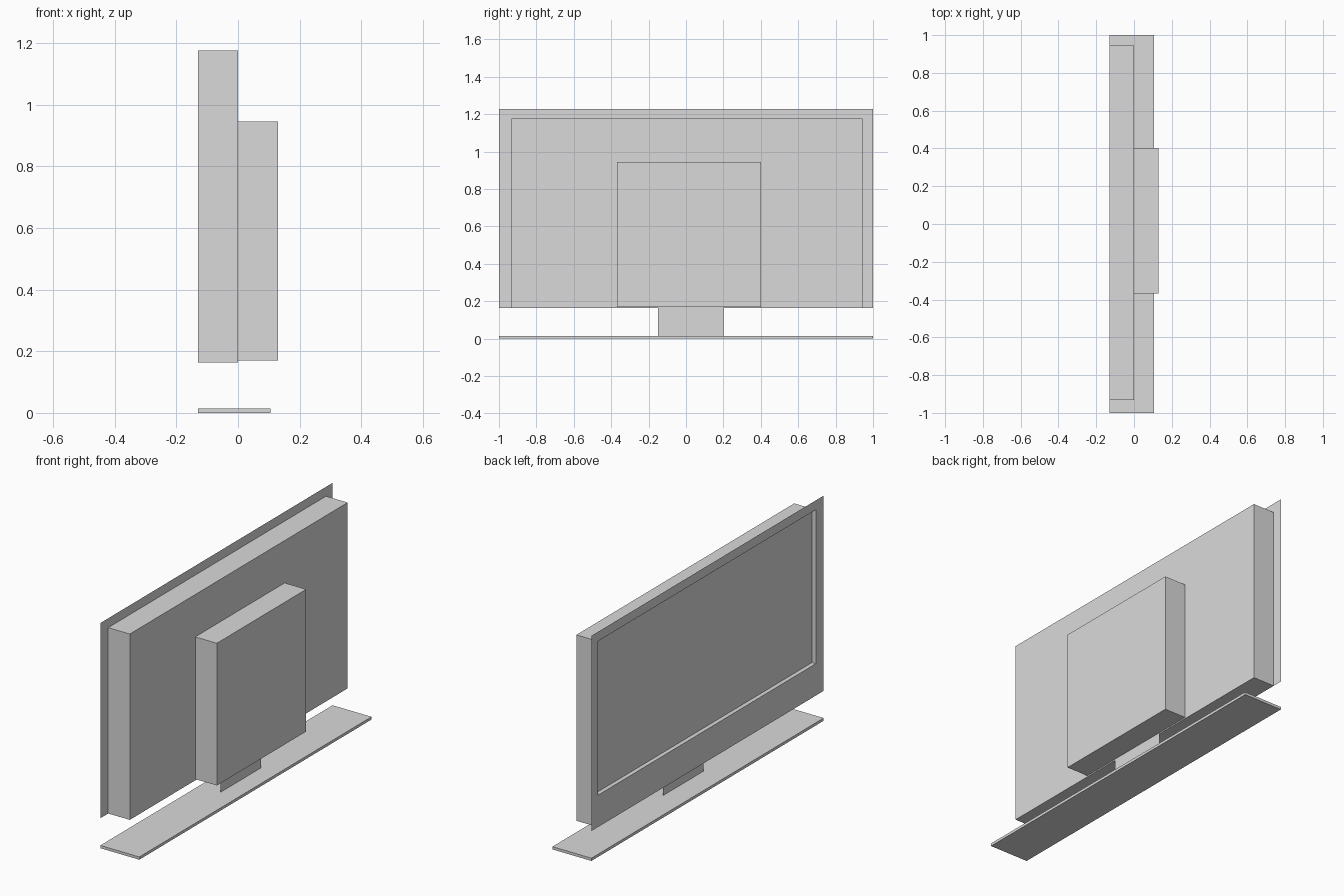
import bpy
import bmesh

if "Cube" in bpy.data.objects:
    bpy.data.objects.remove(bpy.data.objects["Cube"])

# One flat grey for the whole set
grey = bpy.data.materials.new("light grey")
grey.diffuse_color = (0.7, 0.7, 0.7, 1.0)
grey.use_nodes = True
grey.node_tree.nodes["Principled BSDF"].inputs["Base Color"].default_value = grey.diffuse_color


def finish(name, bm):
    mesh = bpy.data.meshes.new(name)
    bm.to_mesh(mesh)
    bm.free()
    mesh.materials.append(grey)
    obj = bpy.data.objects.new(name, mesh)
    bpy.context.collection.objects.link(obj)
    return obj


def box(name, x, y, z, open_front=False):
    """Box from (min, max) pairs; the face towards -x can be left open."""
    bm = bmesh.new()
    bmesh.ops.create_cube(bm, size=1.0)
    for v in bm.verts:
        v.co = [pair[c > 0] for c, pair in zip(v.co, (x, y, z))]
    bm.normal_update()
    if open_front:
        front = [f for f in bm.faces if f.normal.x < -0.9]
        bmesh.ops.delete(bm, geom=front, context='FACES_ONLY')
    return finish(name, bm)


def rect(x, y, z):
    """Corners of an upright sheet, wound to face -x."""
    return [(x, y[0], z[0]), (x, y[0], z[1]), (x, y[1], z[1]), (x, y[1], z[0])]


def sheet(name, corners):
    bm = bmesh.new()
    bm.faces.new([bm.verts.new(c) for c in corners])
    return finish(name, bm)


FRONT, SCREEN, MID, BACK = -0.13, -0.107, 0.0, 0.13
BODY_Y, BODY_Z = (-0.932, 0.944), (0.163, 1.176)
LEDGE_Z = 0.337
OPENING_Z = (LEDGE_Z, BODY_Z[1])

# Cabinet, open behind the bezel, and the smaller housing on its back
box("cabinet", (FRONT, MID), BODY_Y, BODY_Z, open_front=True)
box("rear_housing", (MID, BACK), (-0.368, 0.402), (0.17, 0.945))

# Thin bezel: a ring of four quads around the screen opening
bm = bmesh.new()
outer = [bm.verts.new(c) for c in rect(FRONT, (-1, 1), (BODY_Z[0], 1.227))]
inner = [bm.verts.new(c) for c in rect(FRONT, BODY_Y, OPENING_Z)]
for i in range(4):
    j = (i + 1) % 4
    bm.faces.new((outer[i], outer[j], inner[j], inner[i]))
finish("bezel", bm)

# Recessed screen and the ledge below it
sheet("screen", rect(SCREEN, BODY_Y, OPENING_Z))
sheet("screen_ledge", [(FRONT, BODY_Y[0], LEDGE_Z), (SCREEN, BODY_Y[0], LEDGE_Z),
                       (SCREEN, BODY_Y[1], LEDGE_Z), (FRONT, BODY_Y[1], LEDGE_Z)])

# Flat neck and wide foot plate
sheet("neck", rect(MID, (-0.15, 0.2), (0.015, 0.17)))
box("foot_plate", (FRONT, 0.105), (-1, 1), (0, 0.015))
